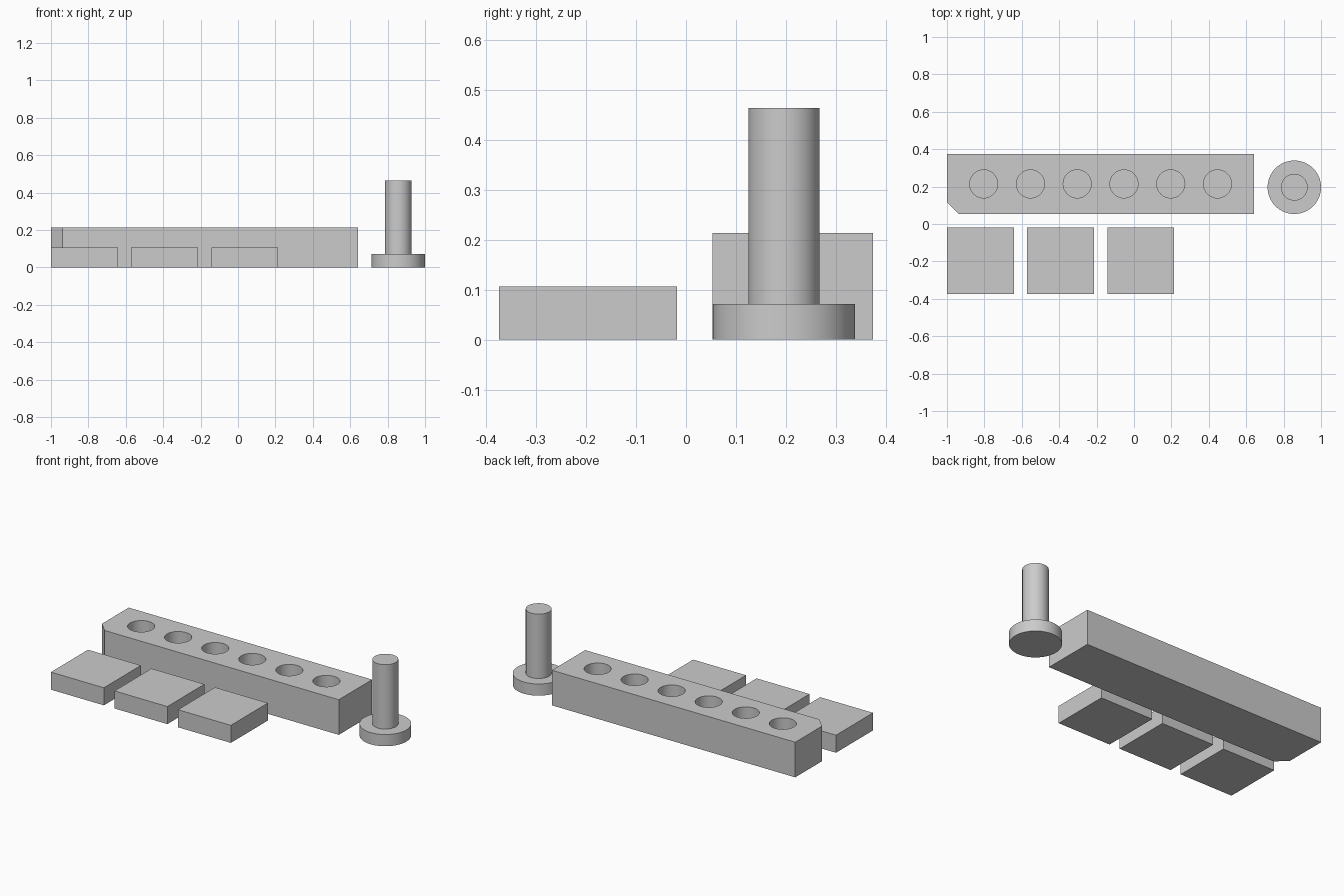
import bpy, bmesh, math
from mathutils import Matrix, Vector

if "Cube" in bpy.data.objects:
    bpy.data.objects.remove(bpy.data.objects["Cube"])

U = 1 / 28  # design unit: the whole set is 56 units long

grey = bpy.data.materials.new("light grey")
grey.diffuse_color = (0.6, 0.6, 0.6, 1)
grey.use_nodes = True
grey.node_tree.nodes["Principled BSDF"].inputs["Base Color"].default_value = grey.diffuse_color


def finish(bm, name, smooth=False):
    """Turn a bmesh (in design units) into a scaled object."""
    bmesh.ops.scale(bm, vec=(U, U, U), verts=bm.verts)
    bmesh.ops.recalc_face_normals(bm, faces=bm.faces)
    mesh = bpy.data.meshes.new(name)
    bm.to_mesh(mesh)
    bm.free()
    mesh.materials.append(grey)
    obj = bpy.data.objects.new(name, mesh)
    bpy.context.collection.objects.link(obj)
    if smooth:
        smooth_edges(obj)
    return obj


def smooth_edges(obj):
    bpy.ops.object.select_all(action='DESELECT')
    obj.select_set(True)
    bpy.context.view_layer.objects.active = obj
    bpy.ops.object.shade_smooth_by_angle(angle=math.radians(30))


def prism(name, outline, height):
    """Extrude a flat outline upward from the ground."""
    bm = bmesh.new()
    face = bm.faces.new([bm.verts.new((x, y, 0)) for x, y in outline])
    ext = bmesh.ops.extrude_face_region(bm, geom=[face])
    top = [g for g in ext["geom"] if isinstance(g, bmesh.types.BMVert)]
    bmesh.ops.translate(bm, vec=(0, 0, height), verts=top)
    return finish(bm, name)


# Three square pads in a row
for i in range(3):
    x = -28 + 12 * i
    prism(f"square_pad_{i + 1}",
          [(x, -10.5), (x + 10, -10.5), (x + 10, -0.5), (x, -0.5)], 3)

# Long bar with one chamfered corner
c = 1.75
bar = prism("holed_bar", [(-28 + c, 1.5), (18, 1.5), (18, 10.5),
                          (-28, 10.5), (-28, 1.5 + c)], 6)

# Six blind holes cut into the top of the bar
depth = 5
bm = bmesh.new()
for i in range(6):
    bmesh.ops.create_cone(
        bm, cap_ends=True, segments=64, radius1=2.1, radius2=2.1,
        depth=depth + 1,
        matrix=Matrix.Translation((-22.5 + 7 * i, 6, 6 - depth + (depth + 1) / 2)))
cutter = finish(bm, "hole_cutter")
cutter.hide_render = True
mod = bar.modifiers.new("holes", 'BOOLEAN')
mod.operation = 'DIFFERENCE'
mod.solver = 'EXACT'
mod.object = cutter
bpy.context.view_layer.objects.active = bar
bpy.ops.object.modifier_apply(modifier=mod.name)
bpy.data.objects.remove(cutter)
smooth_edges(bar)

# Flanged pin, turned from a stepped profile
bm = bmesh.new()
profile = [(0, 0), (4, 0), (4, 2), (2, 2), (2, 13), (0, 13)]
verts = [bm.verts.new((r, 0, z)) for r, z in profile]
edges = [bm.edges.new(pair) for pair in zip(verts, verts[1:])]
bmesh.ops.spin(bm, geom=verts + edges, cent=(0, 0, 0), axis=(0, 0, 1),
               angle=math.tau, steps=64)
bmesh.ops.remove_doubles(bm, verts=bm.verts, dist=0.001)
bmesh.ops.translate(bm, vec=Vector((24, 5.5, 0)), verts=bm.verts)
finish(bm, "flanged_pin", smooth=True)
